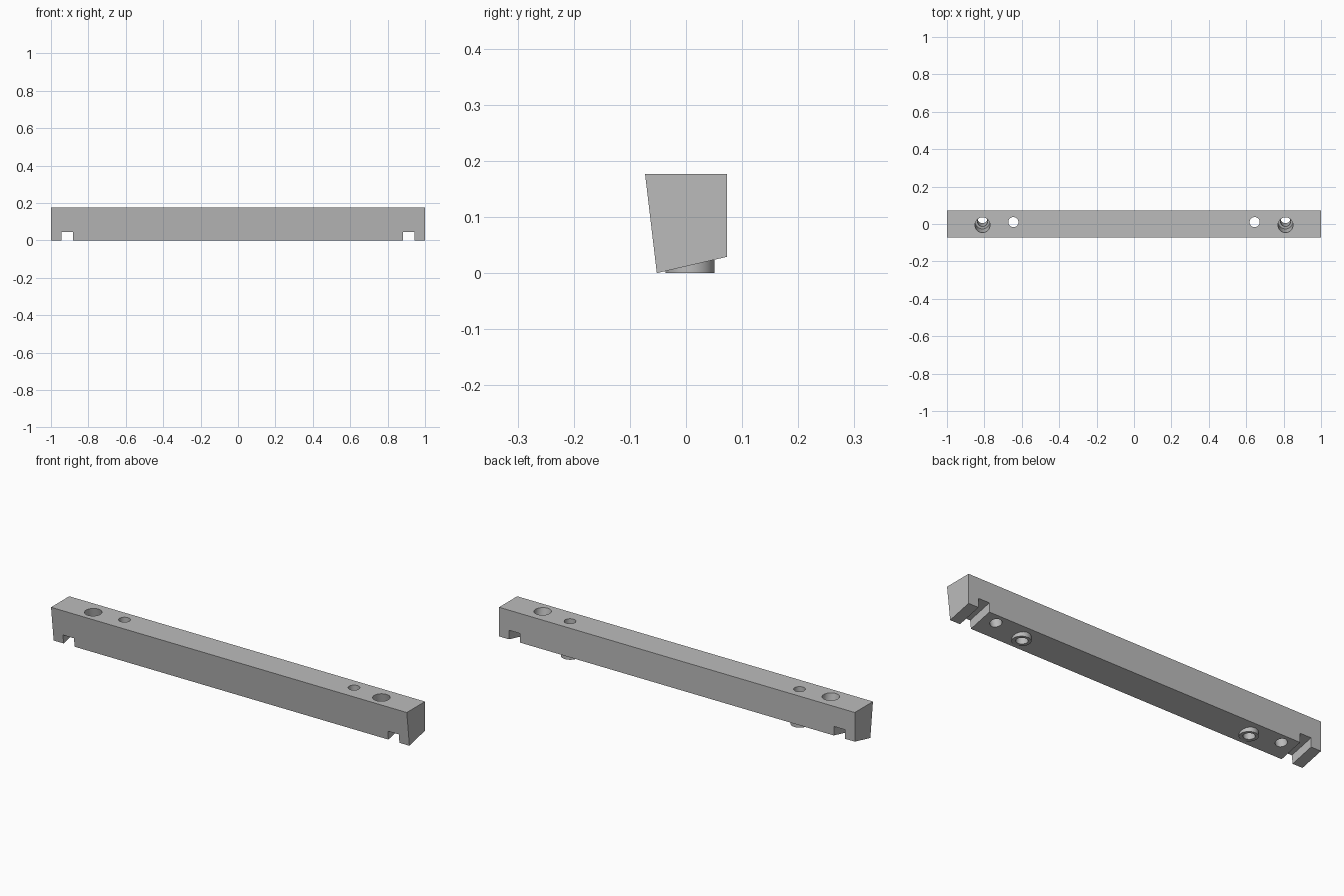
import bpy, bmesh, math
from mathutils import Matrix, Vector

cube = bpy.data.objects.get("Cube")
if cube:
    bpy.data.objects.remove(cube, do_unlink=True)

grey = bpy.data.materials.new("plain grey")
grey.use_nodes = True
colour = (0.5, 0.5, 0.5, 1)
grey.diffuse_color = colour
grey.node_tree.nodes["Principled BSDF"].inputs["Base Color"].default_value = colour

# Bar section: sloping front face and sloping underside
SECTION = [(-0.073, 0.177), (-0.052, 0), (0.073, 0.029), (0.073, 0.177)]
TILT = math.atan2(0.029, 0.125)


def make_object(name, bm):
    bmesh.ops.recalc_face_normals(bm, faces=bm.faces)
    mesh = bpy.data.meshes.new(name)
    bm.to_mesh(mesh)
    bm.free()
    mesh.materials.append(grey)
    obj = bpy.data.objects.new(name, mesh)
    bpy.context.collection.objects.link(obj)
    return obj


def cylinder(name, radius, z0, z1, base, tilt=0):
    """Cylinder from z0 to z1 along an axis through base, tilted about x."""
    bm = bmesh.new()
    bmesh.ops.create_cone(bm, cap_ends=True, segments=48, radius1=radius,
                          radius2=radius, depth=z1 - z0)
    bmesh.ops.translate(bm, vec=(0, 0, (z0 + z1) / 2), verts=bm.verts)
    bm.transform(Matrix.Translation(base) @ Matrix.Rotation(tilt, 4, "X"))
    return make_object(name, bm)


def box(name, size, centre, tilt):
    bm = bmesh.new()
    bmesh.ops.create_cube(bm, size=1)
    bm.transform(Matrix.Translation(centre) @ Matrix.Rotation(tilt, 4, "X")
                 @ Matrix.Diagonal((*size, 1)))
    return make_object(name, bm)


def combine(target, other, operation):
    mod = target.modifiers.new(operation, "BOOLEAN")
    mod.operation, mod.object, mod.solver = operation, other, "EXACT"
    bpy.context.view_layer.objects.active = target
    bpy.ops.object.modifier_apply(modifier=mod.name)
    bpy.data.objects.remove(other, do_unlink=True)


# Main bar
bm = bmesh.new()
face = bm.faces.new([bm.verts.new((-1, y, z)) for y, z in SECTION])
ext = bmesh.ops.extrude_face_region(bm, geom=[face])
bmesh.ops.translate(bm, vec=(2, 0, 0),
                    verts=[v for v in ext["geom"] if isinstance(v, bmesh.types.BMVert)])
bar = make_object("mounting_bar", bm)

for side in (-1, 1):
    # Round boss under the bar with a vertical through hole
    boss_at = Vector((side * 0.645, 0.007, 0))
    combine(bar, cylinder("boss", 0.0435, 0, 0.08, boss_at), "UNION")
    hole_at = Vector((side * 0.645, 0.01, 0))
    combine(bar, cylinder("pin_hole", 0.027, -0.1, 0.3, hole_at), "DIFFERENCE")
    # Screw hole square to the underside, widened from the top
    screw_at = Vector((side * 0.81, 0.031, 0.019))
    combine(bar, cylinder("screw_hole", 0.027, -0.1, 0.3, screw_at, TILT), "DIFFERENCE")
    combine(bar, cylinder("counterbore", 0.04, 0.08, 0.3, screw_at, TILT), "DIFFERENCE")
    # Slot across the underside
    slot_at = Vector((side * 0.913, 0, 0.012))
    combine(bar, box("slot", (0.062, 0.4, 0.09), slot_at, TILT), "DIFFERENCE")

bpy.ops.object.select_all(action="DESELECT")
bar.select_set(True)
bpy.context.view_layer.objects.active = bar
bpy.ops.object.shade_smooth_by_angle(angle=math.radians(30))
